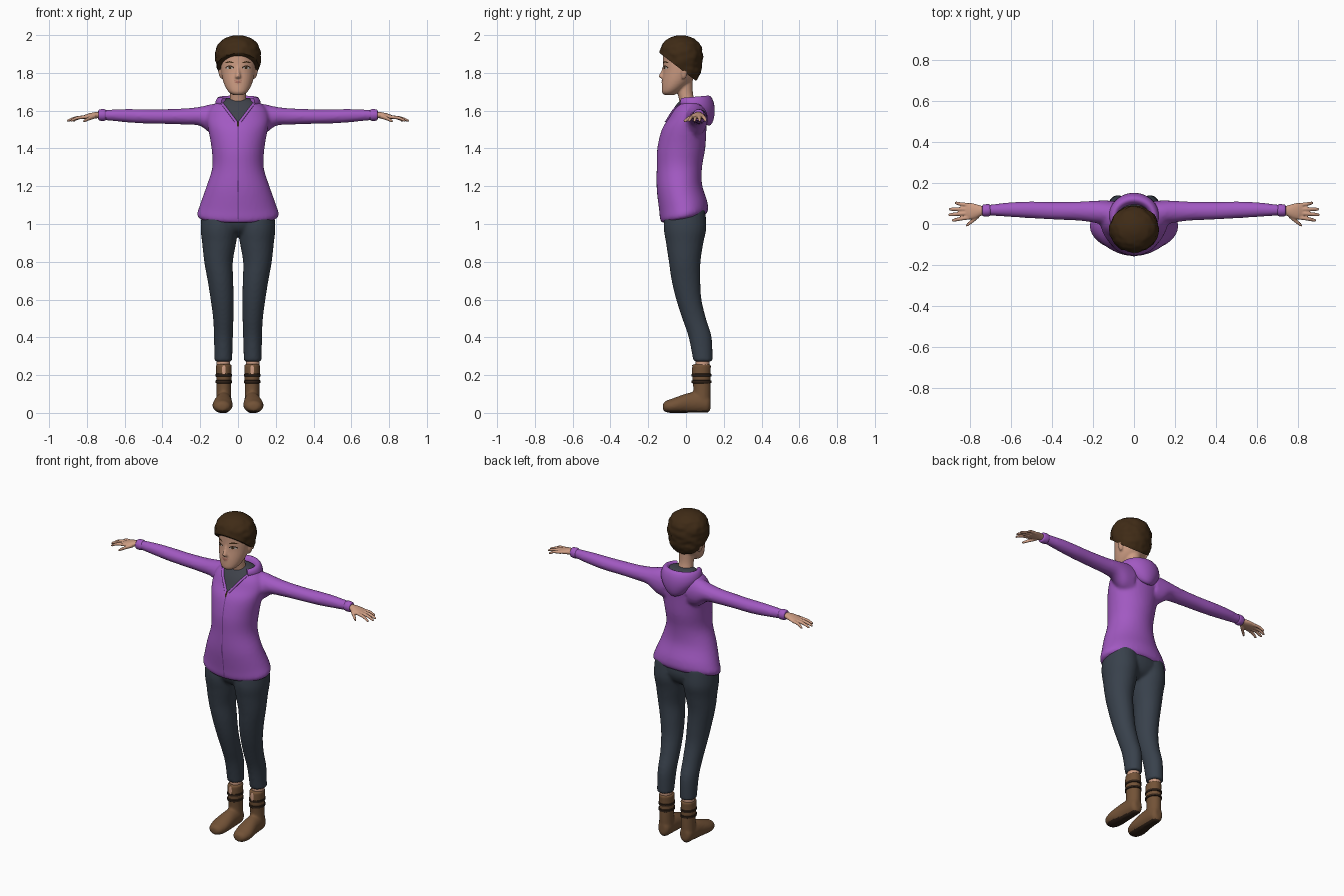
import bpy, bmesh, math
from mathutils import Vector, noise

if "Cube" in bpy.data.objects:
    bpy.data.objects.remove(bpy.data.objects["Cube"])


def material(name, r, g, b):
    m = bpy.data.materials.new(name)
    m.use_nodes = True
    m.diffuse_color = (r, g, b, 1)
    bsdf = m.node_tree.nodes["Principled BSDF"]
    bsdf.inputs["Base Color"].default_value = (r, g, b, 1)
    bsdf.inputs["Roughness"].default_value = 0.8
    return m


PURPLE = material("purple_cloth", 0.36, 0.1, 0.54)
SEAM = material("dark_purple_seam", 0.18, 0.05, 0.29)
SLATE = material("slate_trousers", 0.04, 0.053, 0.072)
SHIRT = material("grey_shirt", 0.05, 0.055, 0.07)
SKIN = material("skin", 0.62, 0.34, 0.23)
HAIR = material("brown_hair", 0.05, 0.024, 0.008)
BOOT = material("brown_leather", 0.17, 0.085, 0.038)
DARK = material("dark_leather", 0.03, 0.016, 0.009)
LIP = material("lip", 0.38, 0.15, 0.11)
WHITE = material("eye_white", 0.55, 0.5, 0.47)


def skin_rings(bm, rings):
    """Join closed rings into a capped tube."""
    rows = [[bm.verts.new(p) for p in ring] for ring in rings]
    n = len(rows[0])
    for a, b in zip(rows, rows[1:]):
        for i in range(n):
            bm.faces.new((a[i], a[(i + 1) % n], b[(i + 1) % n], b[i]))
    bm.faces.new(rows[0])
    bm.faces.new(rows[-1])


def loft(bm, rows, axis="z", side=1, seg=24, sub=4):
    """Smooth tube of ellipses; row = (place on axis, centre a, centre b, radius a, radius b)."""
    rows = [Vector(r) for r in rows]
    fine = []
    for i in range(len(rows) - 1):
        p, q = rows[i], rows[i + 1]
        m0 = (q - rows[max(i - 1, 0)]) / 2
        m1 = (rows[min(i + 2, len(rows) - 1)] - p) / 2
        for k in range(sub):
            t = k / sub
            fine.append(p + m0 * t + (3 * (q - p) - 2 * m0 - m1) * t ** 2
                        + (2 * (p - q) + m0 + m1) * t ** 3)
    fine.append(rows[-1])
    rings = []
    for t, ca, cb, ra, rb in fine:
        ring = []
        for k in range(seg):
            w = math.tau * k / seg
            a, b = ca + ra * math.cos(w), cb + rb * math.sin(w)
            x, y, z = {"x": (t, a, b), "y": (a, t, b), "z": (a, b, t)}[axis]
            ring.append((x * side, y, z))
        rings.append(ring)
    skin_rings(bm, rings)


def make(name, bm, *mats, voxel=0, smooth=4):
    """Turn a bmesh into an object, optionally fusing its pieces."""
    bmesh.ops.recalc_face_normals(bm, faces=bm.faces)
    ob = bpy.data.objects.new(name, bpy.data.meshes.new(name))
    bm.to_mesh(ob.data)
    bm.free()
    bpy.context.collection.objects.link(ob)
    if voxel:
        mod = ob.modifiers.new("fuse", "REMESH")
        mod.mode, mod.voxel_size = "VOXEL", voxel
        mod = ob.modifiers.new("soften", "SMOOTH")
        mod.iterations = smooth
        graph = bpy.context.evaluated_depsgraph_get()
        mesh = bpy.data.meshes.new_from_object(ob.evaluated_get(graph))
        ob.modifiers.clear()
        ob.data = mesh
    ob.data.materials.clear()
    for m in mats:
        ob.data.materials.append(m)
    ob.data.shade_smooth()
    ob.data.set_sharp_from_angle(angle=math.radians(50))
    bpy.context.view_layer.update()
    return ob


def part(name, mat, rows, axis="z", side=1, **kw):
    bm = bmesh.new()
    loft(bm, rows, axis, side, **kw)
    return make(name, bm, mat)


def front_point(target, x, z, lift=0.0):
    hit, loc, _, _ = target.ray_cast((x, -1, z), (0, 1, 0))
    return Vector((x, (loc.y if hit else 0) - lift, z))


def patch(name, target, mat, cx, cz, w, h, lift=0.002, bend=0.0):
    """Thin oval laid on the front of a target."""
    bm = bmesh.new()
    rings = [[bm.verts.new(front_point(
        target, cx + w * r * math.cos(a), cz + h * r * math.sin(a) + bend * (r * math.cos(a)) ** 2, lift))
        for a in [math.tau * k / 20 for k in range(20)]] for r in (0.05, 0.55, 1)]
    bm.faces.new(rings[0])
    for a, b in zip(rings, rings[1:]):
        for i in range(20):
            bm.faces.new((a[i - 1], b[i - 1], b[i], a[i]))
    return make(name, bm, mat)


SIDES = (("left", 1), ("right", -1))

# Jacket: torso and sleeves fused, hem lower at the front
bm = bmesh.new()
loft(bm, [(1.03, 0, -.01, .2, .115), (1.05, 0, -.01, .217, .127), (1.1, 0, -.015, .203, .127),
          (1.2, 0, -.035, .168, .12), (1.3, 0, -.035, .136, .12), (1.4, 0, -.025, .14, .127),
          (1.5, 0, -.01, .157, .118), (1.56, 0, .01, .165, .102), (1.61, 0, .02, .148, .087),
          (1.65, 0, .03, .105, .066), (1.668, 0, .03, .06, .045)], seg=40)
for v in bm.verts:
    v.co.z += 0.2 * v.co.y * min(1, max(0, (1.3 - v.co.z) / 0.2))
for _, s in SIDES:
    loft(bm, [(.08, .05, 1.55, .06, .09), (.14, .055, 1.555, .06, .08), (.2, .06, 1.57, .053, .051),
              (.28, .063, 1.569, .046, .043), (.4, .065, 1.569, .043, .039), (.5, .069, 1.57, .041, .038),
              (.6, .07, 1.574, .036, .035), (.7, .068, 1.577, .027, .028), (.735, .066, 1.577, .025, .026)],
         "x", s)
jacket = make("jacket", bm, PURPLE, SHIRT, SEAM, voxel=0.01)

# Cut the neckline and zip seam into the jacket and colour them
NECK, SLOPE = 1.535, 0.75
bm = bmesh.new()
bm.from_mesh(jacket.data)
for co, no in (((0, 0, NECK), (1, 0, -SLOPE)), ((0, 0, NECK), (-1, 0, -SLOPE)),
               ((.003, 0, 0), (1, 0, 0)), ((-.003, 0, 0), (1, 0, 0)), ((0, 0, 1.645), (0, 0, 1))):
    bmesh.ops.bisect_plane(bm, geom=bm.verts[:] + bm.edges[:] + bm.faces[:], dist=1e-5,
                           plane_co=co, plane_no=no)
for f in bm.faces:
    c = f.calc_center_median()
    if (c.y < 0 and abs(c.x) < (c.z - NECK) * SLOPE) or (c.y >= 0 and c.z > 1.645):
        f.material_index = 1
    elif c.y < -.05 and abs(c.x) < .003 and 1.03 < c.z < NECK:
        f.material_index = 2
bm.to_mesh(jacket.data)
bm.free()
bpy.context.view_layer.update()

patch("zip_pull", jacket, DARK, 0, 1.53, .006, .016, lift=.005)
patch("zip_slider", jacket, SEAM, 0, 1.2, .006, .04, lift=.004)

# Hood folded behind the neck
bm = bmesh.new()
rings = []
for k in range(41):
    a = math.radians(-130 + 6.5 * k)
    u = (1 + math.cos(a)) / 2
    top, low, thick = 1.665 + .015 * u, 1.625 - .105 * u ** 1.5, .014 + .018 * u
    ring = []
    for j in range(20):
        w = math.tau * j / 20
        out = thick * math.cos(w)
        ring.append((math.sin(a) * (.098 + out) * (1 - .25 * u * max(0, -math.sin(w))),
                     .035 + math.cos(a) * (.085 + out),
                     (top + low) / 2 + (top - low) / 2 * math.sin(w)))
    rings.append(ring)
skin_rings(bm, rings)
make("hood", bm, PURPLE)

for label, s in SIDES:
    # Neckline edging
    rows = []
    for k in range(6):
        z = NECK + .005 + .02 * k
        p = front_point(jacket, (z - NECK) * SLOPE + .006, z)
        rows.append((z, p.x, p.y, .009, .009))
    part(label + "_lapel", PURPLE, rows, side=s, seg=12)
    # Cuffs
    part(label + "_cuff", PURPLE, [(.7, .067, 1.577, .026, .026), (.71, .067, 1.577, .03, .031),
                                   (.735, .066, 1.577, .028, .029), (.74, .066, 1.577, .02, .021)], "x", s)
    # Hands
    bm = bmesh.new()
    loft(bm, [(.71, .066, 1.577, .02, .018), (.74, .065, 1.577, .023, .017), (.77, .063, 1.574, .034, .016),
              (.8, .063, 1.569, .04, .013), (.825, .063, 1.563, .036, .009)], "x", s)
    for y0, y1, tip in ((.032, .018, .888), (.053, .045, .905), (.073, .072, .902), (.092, .102, .875)):
        mid = (.81 + tip) / 2
        loft(bm, [(.8, y0, 1.567, .01, .009), (mid, (y0 + y1) / 2, 1.562, .0095, .009),
                  (tip - .008, y1, 1.549, .008, .007), (tip, y1, 1.546, .003, .003)], "x", s, seg=10)
    loft(bm, [(.755, .045, 1.57, .014, .012), (.785, .018, 1.56, .012, .011),
              (.812, -.003, 1.547, .009, .008), (.82, -.008, 1.543, .003, .003)], "x", s, seg=10)
    make(label + "_hand", bm, SKIN, voxel=0.004, smooth=2)

# Trousers: legs and pelvis fused
bm = bmesh.new()
loft(bm, [(.94, 0, -.005, .04, .05), (.97, 0, -.005, .13, .09), (1.02, 0, -.005, .185, .11),
          (1.08, 0, -.005, .185, .105)], seg=32)
for _, s in SIDES:
    loft(bm, [(.272, .078, .09, .047, .051), (.4, .077, .075, .05, .061), (.5, .078, .043, .054, .063),
              (.6, .084, .015, .061, .067), (.7, .093, 0, .068, .076), (.8, .103, -.007, .076, .084),
              (.9, .1, -.007, .09, .099), (.98, .099, -.005, .099, .113), (1.08, .095, -.005, .095, .105)],
         side=s)
make("trousers", bm, SLATE, voxel=0.009)

for label, s in SIDES:
    part(label + "_ankle", SKIN, [(.2, .077, .085, .035, .036), (.31, .078, .09, .035, .037)], side=s)
    # Boots with a flat dark sole
    bm = bmesh.new()
    loft(bm, [(-.122, .083, .032, .018, .015), (-.11, .083, .034, .038, .028), (-.08, .083, .036, .05, .037),
              (-.04, .081, .043, .053, .045), (.02, .077, .052, .046, .055), (.08, .075, .054, .042, .055),
              (.115, .075, .05, .036, .05), (.13, .075, .05, .02, .03)], "y", s)
    loft(bm, [(.04, .075, .084, .041, .045), (.12, .075, .085, .039, .046), (.2, .075, .081, .041, .049),
              (.258, .075, .083, .042, .05)], side=s)
    boot = make(label + "_boot", bm, BOOT, DARK, voxel=0.007, smooth=3)
    for v in boot.data.vertices:
        v.co.z = max(v.co.z, 0 if v.co.y < .01 else .002)
    for f in boot.data.polygons:
        f.material_index = int(f.center.z < .012 and f.normal.z < -.3)
    boot.data.update()
    bpy.context.view_layer.update()
    patch(label + "_boot_opening", boot, SKIN, s * .075, .228, .01, .027)
    for i, z in enumerate((.165, .2)):
        part(f"{label}_boot_strap_{i + 1}", DARK,
             [(z - .009, .075, .082, .038, .046), (z - .006, .075, .082, .044, .052),
              (z + .006, .075, .082, .044, .052), (z + .009, .075, .082, .038, .046)], side=s, sub=1)

# Head with neck, nose and ears
bm = bmesh.new()
loft(bm, [(1.682, 0, -.088, .022, .025), (1.695, 0, -.085, .045, .041), (1.72, 0, -.068, .064, .06),
          (1.76, 0, -.046, .08, .08), (1.81, 0, -.03, .09, .091), (1.86, 0, -.024, .094, .097),
          (1.91, 0, -.024, .09, .095), (1.95, 0, -.024, .065, .07), (1.97, 0, -.024, .02, .02)], seg=32)
loft(bm, [(1.61, 0, .015, .055, .045), (1.65, 0, .006, .046, .041), (1.7, 0, -.005, .043, .041),
          (1.78, 0, -.01, .046, .045)])
loft(bm, [(1.768, 0, -.118, .008, .008), (1.776, 0, -.124, .016, .018), (1.786, 0, -.126, .014, .018),
          (1.81, 0, -.119, .009, .013), (1.84, 0, -.114, .007, .008)], seg=16)
loft(bm, [(1.735, 0, -.108, .012, .012), (1.748, 0, -.112, .024, .018), (1.763, 0, -.112, .018, .014)], seg=16)
for _, s in SIDES:
    loft(bm, [(1.77, .085, -.012, .008, .01), (1.79, .091, -.01, .01, .016), (1.82, .097, -.005, .01, .02),
              (1.835, .096, -.002, .006, .012)], side=s, seg=14)
head = make("head", bm, SKIN, voxel=0.006, smooth=3)

# Painted face
patch("upper_lip", head, LIP, 0, 1.756, .022, .004, bend=.002)
patch("lower_lip", head, LIP, 0, 1.749, .018, .004, bend=.002)
for label, s in SIDES:
    patch(label + "_eyelash", head, DARK, s * .044, 1.831, .023, .008, bend=-.004)
    patch(label + "_eye", head, WHITE, s * .044, 1.827, .018, .006, lift=.003, bend=-.002)
    patch(label + "_iris", head, HAIR, s * .043, 1.827, .008, .0065, lift=.004)
    patch(label + "_eyebrow", head, HAIR, s * .045, 1.858, .024, .004, bend=-.006)

# Short hair, lumpy and trimmed along a slope from brow to nape
bm = bmesh.new()
loft(bm, [(1.755, 0, .012, .06, .035), (1.775, 0, .0, .085, .065), (1.81, 0, -.015, .107, .095),
          (1.85, 0, -.023, .116, .108), (1.9, 0, -.025, .119, .114), (1.95, 0, -.026, .105, .1),
          (1.98, 0, -.026, .074, .07), (1.995, 0, -.026, .035, .033), (1.999, 0, -.026, .008, .008)],
     seg=48, sub=6)
bm.normal_update()
for v in bm.verts:
    if v.co.z < 1.985:
        v.co += Vector((v.co.x, v.co.y + .025, 0)) * noise.noise(v.co * 38) * .06
cut = bmesh.ops.bisect_plane(bm, geom=bm.verts[:] + bm.edges[:] + bm.faces[:], clear_inner=True,
                             plane_co=(0, -.12, 1.89), plane_no=(0, .115, .15))
bmesh.ops.edgeloop_fill(bm, edges=[e for e in cut["geom_cut"] if isinstance(e, bmesh.types.BMEdge)])
make("hair", bm, HAIR)
